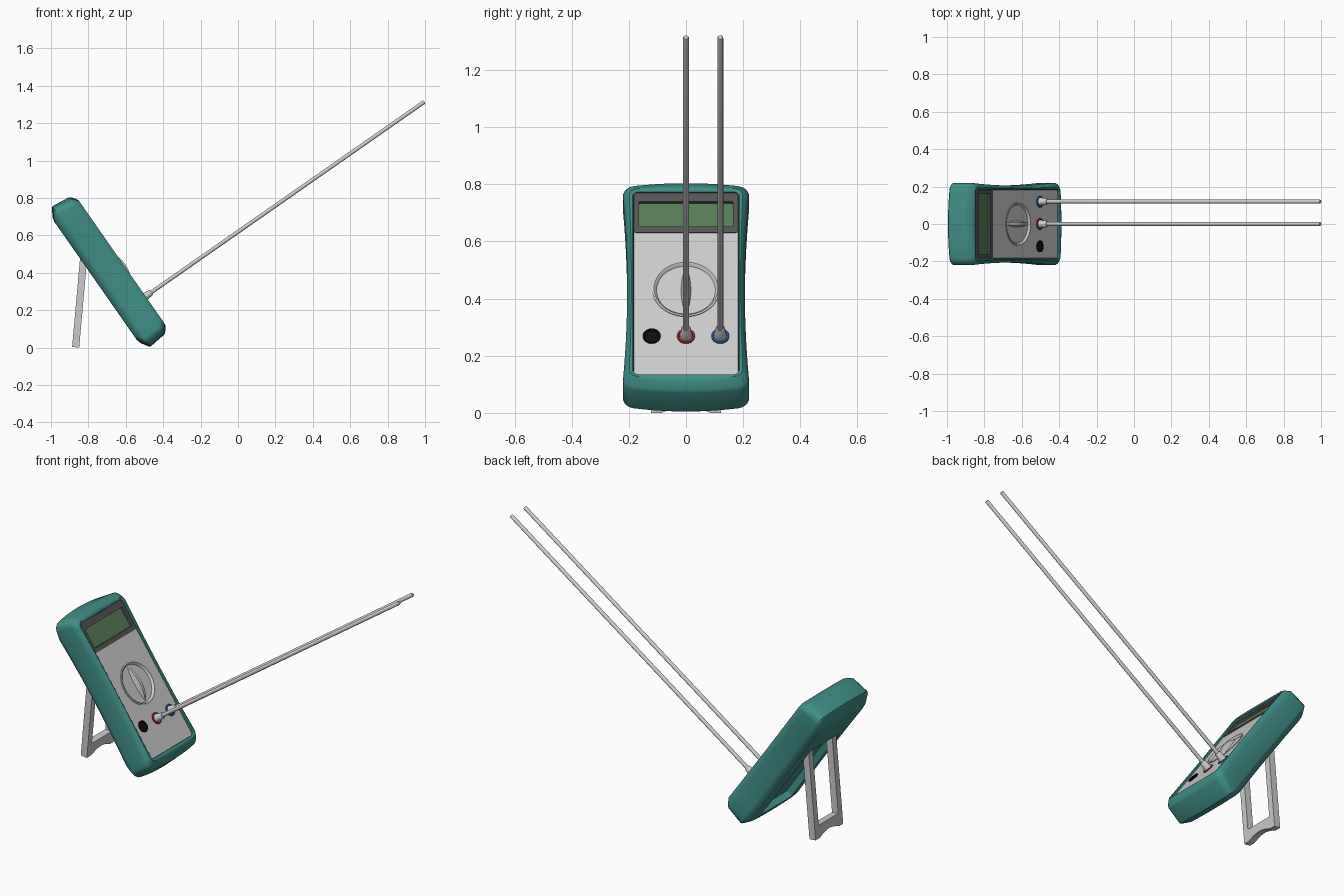
import bpy, bmesh, math
from mathutils import Matrix, Vector

if "Cube" in bpy.data.objects:
    bpy.data.objects.remove(bpy.data.objects["Cube"])


def frame(origin, up, normal):
    """Matrix with local x = world y, local y = up, local z = normal."""
    m = Matrix.Identity(4)
    for i, a in enumerate((Vector((0, 1, 0)), Vector(up), Vector(normal), Vector(origin))):
        m.col[i][:3] = a
    return m


TILT = math.radians(34.9)
S, C = math.sin(TILT), math.cos(TILT)
METER = frame((-0.695, 0, 0.405), (-S, 0, C), (C, 0, S))
LEAN = math.radians(5.1)
STAND = frame((-0.868, 0, 0.002), (math.sin(LEAN), 0, math.cos(LEAN)),
              (math.cos(LEAN), 0, -math.sin(LEAN)))


def material(name, rgb):
    m = bpy.data.materials.new(name)
    m.diffuse_color = (*rgb, 1)
    m.use_nodes = True
    m.node_tree.nodes["Principled BSDF"].inputs["Base Color"].default_value = m.diffuse_color
    return m


TEAL = material("teal_rubber", (0.05, 0.27, 0.24))
DARK = material("dark_grey", (0.09, 0.09, 0.09))
GREEN = material("display_green", (0.09, 0.2, 0.09))
BLACK = material("black", (0.005, 0.005, 0.005))
RED = material("red", (0.5, 0.02, 0.02))
BLUE = material("blue", (0.02, 0.15, 0.5))


def loft(name, sections, mat=None, matrix=METER, cutters=(), angle=35):
    """Skin closed sections of equal point count, capping both ends."""
    bm = bmesh.new()
    rings = [[bm.verts.new(p) for p in s] for s in sections]
    n = len(rings[0])
    for a, b in zip(rings, rings[1:]):
        for i in range(n):
            j = (i + 1) % n
            bm.faces.new((a[i], a[j], b[j], b[i]))
    bm.faces.new(rings[0])
    bm.faces.new(rings[-1])
    bmesh.ops.recalc_face_normals(bm, faces=bm.faces)
    me = bpy.data.meshes.new(name)
    bm.to_mesh(me)
    bm.free()
    ob = bpy.data.objects.new(name, me)
    bpy.context.collection.objects.link(ob)
    ob.matrix_world = matrix
    if mat:
        me.materials.append(mat)
    bpy.context.view_layer.update()
    bpy.ops.object.select_all(action='DESELECT')
    ob.select_set(True)
    bpy.context.view_layer.objects.active = ob
    for c in cutters:
        mod = ob.modifiers.new("cut", 'BOOLEAN')
        mod.operation = 'DIFFERENCE'
        mod.solver = 'EXACT'
        mod.object = c
        bpy.ops.object.modifier_apply(modifier=mod.name)
        c.hide_render = True
        bpy.data.objects.remove(c)
    bpy.ops.object.shade_smooth_by_angle(angle=math.radians(angle))
    return ob


def outline(w, hx, hy, r, waist=0.0, bow=0.0, cy=0.0, corner=5, side=10):
    """Rounded rectangle at height w, with pinched sides and bowed ends."""
    pts = []
    for k, (sx, sy) in enumerate(((1, 1), (-1, 1), (-1, -1), (1, -1))):
        for i in range(corner + 1):
            a = math.pi / 2 * (k + i / corner)
            pts.append((sx * (hx - r) + r * math.cos(a), sy * (hy - r) + r * math.sin(a)))
        nx, ny = ((-1, 1), (-1, -1), (1, -1), (1, 1))[k]
        a = math.pi / 2 * (k + 1)
        end = (nx * (hx - r) + r * math.cos(a), ny * (hy - r) + r * math.sin(a))
        start = pts[-1]
        for i in range(1, side):
            t = i / side
            pts.append((start[0] + (end[0] - start[0]) * t, start[1] + (end[1] - start[1]) * t))
    return [(x * (1 - waist * (1 - (y / hy) ** 2)),
             cy + y * (1 - bow * (x / hx) ** 2), w) for x, y in pts]


def slab(name, w0, w1, hx, y0, y1, r=0.006, mat=None, cutters=()):
    hy, cy = (y1 - y0) / 2, (y1 + y0) / 2
    return loft(name, [outline(w, hx, hy, r, cy=cy, corner=3, side=1) for w in (w0, w1)],
                mat, cutters=cutters)


def lathe(name, profile, cx, cy, mat=None, n=32):
    """Spin (radius, height) points about the panel normal."""
    return loft(name, [[(cx + r * math.cos(2 * math.pi * i / n),
                         cy + r * math.sin(2 * math.pi * i / n), w) for i in range(n)]
                       for r, w in profile], mat)


# Rubber case with pinched waist, open front and stand recess in the back
recess = slab("recess_cutter", -0.2, -0.045, 0.132, -0.36, 0.17, 0.01)
levels = ((-0.082, 0.188, 0.385, 0.03, 0.08, 0.04), (-0.076, 0.202, 0.41, 0.035, 0.08, 0.045),
          (-0.05, 0.222, 0.452, 0.04, 0.08, 0.045), (-0.043, 0.2235, 0.458, 0.04, 0.08, 0.045),
          (0.055, 0.2235, 0.447, 0.04, 0.08, 0.04), (0.066, 0.22, 0.44, 0.04, 0.08, 0.04),
          (0.084, 0.209, 0.416, 0.035, 0.06, 0.03), (0.09, 0.2, 0.405, 0.03, 0.045, 0.015),
          (0.09, 0.188, 0.395, 0.018, 0, 0), (0.086, 0.183, 0.389, 0.015, 0, 0),
          (0.03, 0.182, 0.388, 0.015, 0, 0))
loft("case", [outline(*lv) for lv in levels], TEAL, cutters=[recess])

# Front panel with dial opening, display surround and display
DIAL_Y = -0.02
hole = lathe("dial_cutter", ((0.114, 0), (0.114, 0.2)), 0, DIAL_Y, n=48)
slab("front_panel", 0.028, 0.078, 0.182, -0.388, 0.24, 0.012, cutters=[hole])
window = slab("window_cutter", 0, 0.2, 0.164, 0.245, 0.352, 0.003)
slab("display_surround", 0.028, 0.0805, 0.182, 0.22, 0.388, 0.008, DARK, [window])
slab("display", 0.027, 0.067, 0.17, 0.242, 0.356, 0.003, GREEN)

# Rotary dial: hollow bowl with an arched grip across it
lathe("dial_bowl", ((0.118, 0.07), (0.118, 0.081), (0.112, 0.082), (0.107, 0.079), (0.102, 0.068),
                    (0.09, 0.057), (0.07, 0.049), (0.045, 0.044), (0.02, 0.042), (0.004, 0.042)),
      0, DIAL_Y, n=48)
grip = []
for i in range(17):
    t = -1 + i / 8
    top = 0.066 + 0.033 * (1 - t * t)
    half = [(0.034, 0.04), (0.022, 0.04 + (top - 0.04) * 0.3),
            (0.014, 0.04 + (top - 0.04) * 0.65), (0.009, top)]
    k = 1 - 0.5 * t * t
    grip.append([(s * x * k, DIAL_Y + 0.103 * t, w)
                 for s, pts in ((1, half), (-1, half[::-1])) for x, w in pts])
loft("dial_grip", grip)

# Input sockets, two of them with plug and straight lead
JACK_Y = -0.222
for label, x, mat in (("black", -0.12, BLACK), ("red", 0.0, RED), ("blue", 0.12, BLUE)):
    lathe(label + "_socket", ((0.031, 0.07), (0.031, 0.082), (0.029, 0.084), (0.024, 0.084),
                              (0.022, 0.08), (0.003, 0.08)), x, JACK_Y, mat)
    if mat is not BLACK:
        lathe(label + "_plug", ((0.022, 0.075), (0.022, 0.09), (0.019, 0.098),
                                (0.017, 0.124), (0.014, 0.128), (0.008, 0.128)), x, JACK_Y, n=20)
        lathe(label + "_lead", ((0.0105, 0.1), (0.0105, 1.904), (0.008, 1.908)), x, JACK_Y, n=12)

# Folding stand: two legs joined by a foot bar with a concave underside
arc = [(-0.085 + 0.17 * i / 10, 0.022 * math.sin(math.pi * i / 10)) for i in range(11)]
shape = ([(-0.122, 0.5), (-0.122, 0)] + arc +
         [(0.122, 0), (0.122, 0.5), (0.086, 0.5), (0.086, 0.07), (-0.086, 0.07), (-0.086, 0.5)])
loft("folding_stand", [[(x, s, t) for x, s in shape] for t in (-0.019, 0.019)], matrix=STAND)
